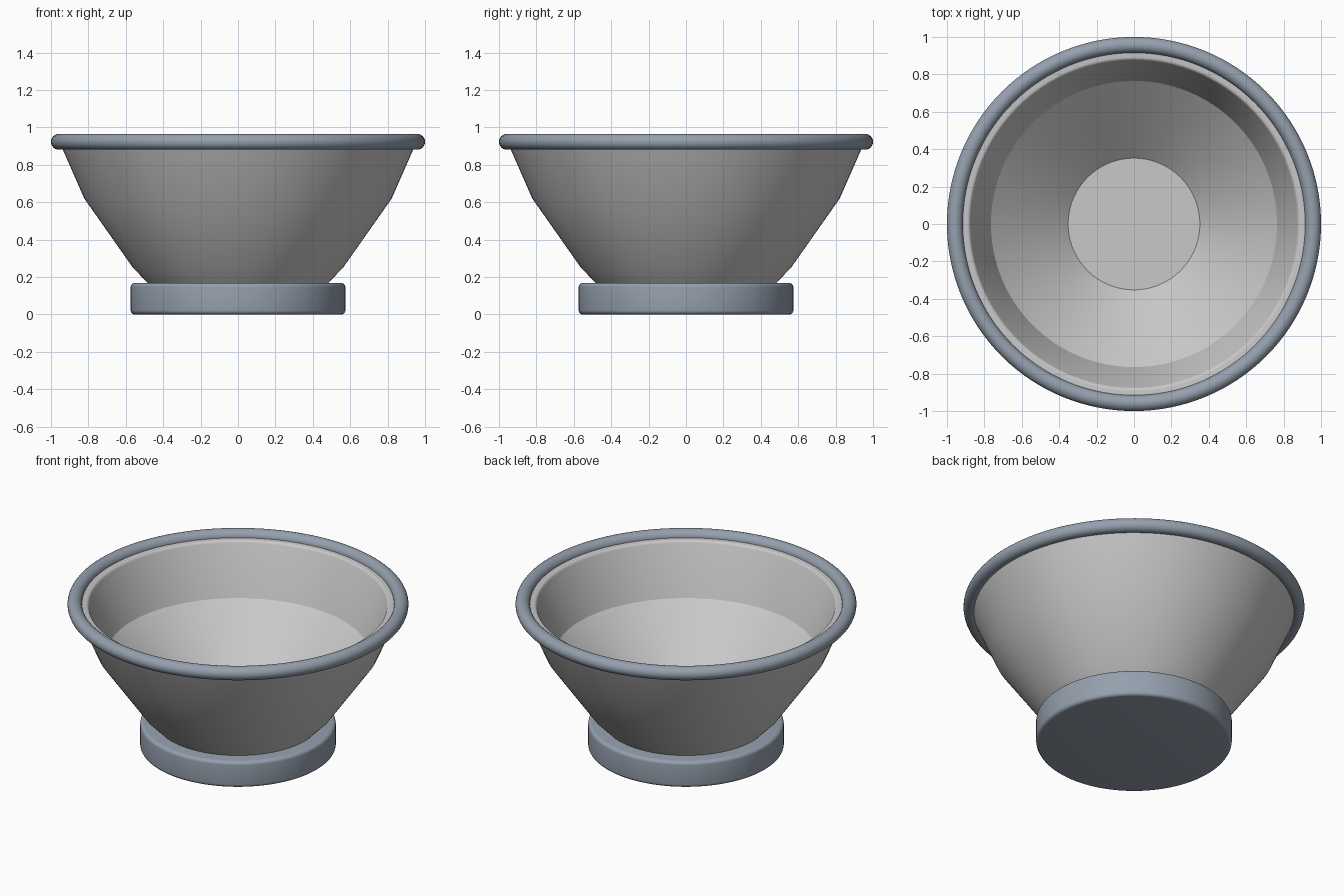
import bpy
import math

SEGMENTS = 128

if "Cube" in bpy.data.objects:
    bpy.data.objects.remove(bpy.data.objects["Cube"], do_unlink=True)


def make_material(name, colour):
    mat = bpy.data.materials.new(name)
    mat.use_nodes = True
    mat.diffuse_color = colour
    mat.node_tree.nodes["Principled BSDF"].inputs["Base Color"].default_value = colour
    return mat


def arc(cx, cz, radius, start, end, steps):
    """Points along an arc in the (radius, height) plane, angles in degrees."""
    angles = [math.radians(start + (end - start) * i / steps) for i in range(steps + 1)]
    return [(cx + radius * math.cos(a), cz + radius * math.sin(a)) for a in angles]


def lathe(name, profile, mat, closed=False, sharp_angle=25):
    """Revolve a profile about z; points on the axis become poles."""
    verts, faces, rings = [], [], []
    for r, z in profile:
        count = SEGMENTS if r > 0 else 1
        rings.append([len(verts) + i for i in range(count)])
        for i in range(count):
            a = 2 * math.pi * i / SEGMENTS
            verts.append((r * math.cos(a), r * math.sin(a), z))
    pairs = list(zip(rings, rings[1:]))
    if closed:
        pairs.append((rings[-1], rings[0]))
    for low, high in pairs:
        for i in range(SEGMENTS):
            j = (i + 1) % SEGMENTS
            quad = [low[i % len(low)], low[j % len(low)],
                    high[j % len(high)], high[i % len(high)]]
            faces.append(list(dict.fromkeys(quad)))
    mesh = bpy.data.meshes.new(name)
    mesh.from_pydata(verts, [], faces)
    mesh.materials.append(mat)
    obj = bpy.data.objects.new(name, mesh)
    bpy.context.collection.objects.link(obj)
    bpy.ops.object.select_all(action="DESELECT")
    obj.select_set(True)
    bpy.context.view_layer.objects.active = obj
    bpy.ops.object.shade_smooth_by_angle(angle=math.radians(sharp_angle))
    return obj


grey = make_material("light grey", (0.58, 0.58, 0.58, 1))
slate = make_material("slate blue grey", (0.30, 0.35, 0.42, 1))

# Bowl: outer wall upward, softened lip, then inner wall down to the flat floor
outer = [(0, 0.15), (0.465, 0.15), (0.562, 0.25), (0.822, 0.62), (0.956, 0.925)]
lip = arc(0.893, 0.905, 0.02, 90, 162, 4)
inner = [(0.765, 0.605), (0.352, 0.24), (0, 0.24)]
lathe("bowl", outer + lip + inner, grey, sharp_angle=20)

# Round rim around the mouth
lathe("rim", arc(0.9575, 0.923, 0.0425, 0, 345, 23), slate, closed=True)

# Foot: solid disc with softened edges
EDGE, RADIUS, TOP = 0.022, 0.574, 0.168
foot = ([(0, 0)] + arc(RADIUS - EDGE, EDGE, EDGE, -90, 0, 5)
        + arc(RADIUS - EDGE, TOP - EDGE, EDGE, 0, 90, 5) + [(0, TOP)])
lathe("foot", foot, slate)
